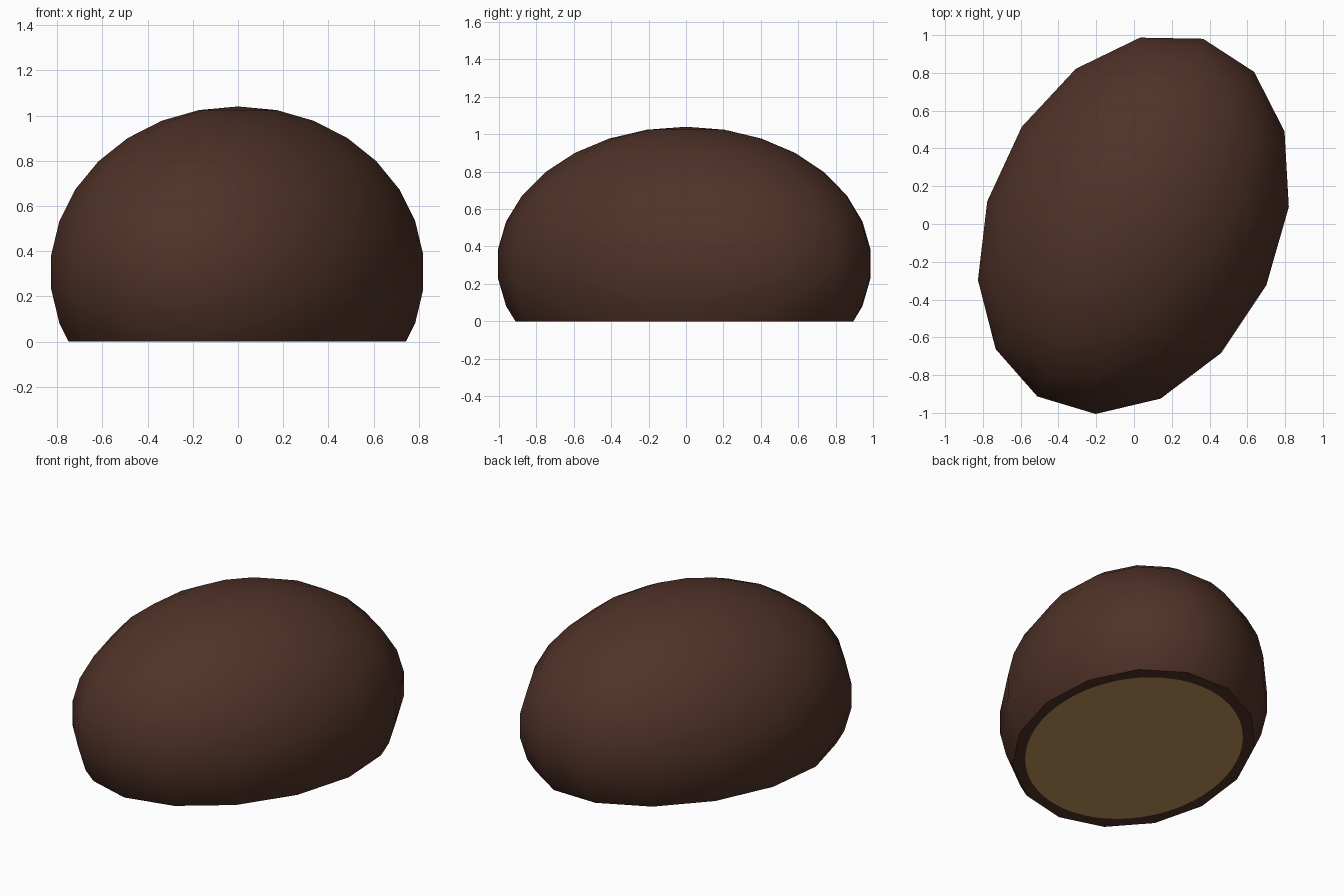
import bpy, bmesh, math

if "Cube" in bpy.data.objects:
    bpy.data.objects.remove(bpy.data.objects["Cube"])

SEG = 15              # sides around the shell
FINE = 4              # filling outline points per shell side
CENTRE_Z, HALF_H = 0.307, 0.733
A, B = (0.032, 0.992), (0.832, 0.196)   # skewed ellipse axes


def ellipse(t, r):
    c, s = math.cos(t) * r, math.sin(t) * r
    return A[0] * c + B[0] * s, A[1] * c + B[1] * s


def make_material(name, rgb):
    m = bpy.data.materials.new(name)
    m.diffuse_color = (*rgb, 1)
    m.use_nodes = True
    m.node_tree.nodes["Principled BSDF"].inputs["Base Color"].default_value = m.diffuse_color
    return m


def ring(bm, n, r, z):
    return [bm.verts.new((*ellipse(2 * math.pi * i / n, r), z)) for i in range(n)]


bm = bmesh.new()

# Rounded shell: rings every 12 degrees, then the flat cut at z = 0
rings = []
for k in range(1, 10):
    a = math.radians(12 * k)
    rings.append(ring(bm, SEG, math.sin(a), CENTRE_Z + HALF_H * math.cos(a)))
rings.append(ring(bm, SEG, 0.902, 0))
pole = bm.verts.new((0, 0, CENTRE_Z + HALF_H))
for i in range(SEG):
    j = (i + 1) % SEG
    bm.faces.new((pole, rings[0][j], rings[0][i])).smooth = True
    for up, low in zip(rings, rings[1:]):
        bm.faces.new((up[i], up[j], low[j], low[i])).smooth = True

# Cut face: dark rim around a smooth oval filling
base = rings[-1]
oval = ring(bm, SEG * FINE, 0.902 * 0.895, 0)
for i in range(SEG):
    j = (i + 1) % SEG
    inner = [oval[(i * FINE + m) % len(oval)] for m in range(FINE + 1)]
    bm.faces.new([base[i], base[j]] + inner[::-1])
filling = bm.faces.new(oval)
filling.material_index = 1

bmesh.ops.recalc_face_normals(bm, faces=bm.faces[:])

# Crisp edge where the shell meets the cut
for e in bm.edges:
    if len({f.smooth for f in e.link_faces}) == 2:
        e.smooth = False

mesh = bpy.data.meshes.new("filled_chocolate_half")
bm.to_mesh(mesh)
bm.free()
mesh.materials.append(make_material("dark chocolate brown", (0.080, 0.032, 0.021)))
mesh.materials.append(make_material("caramel tan", (0.55, 0.30, 0.105)))
obj = bpy.data.objects.new("filled_chocolate_half", mesh)
bpy.context.collection.objects.link(obj)
